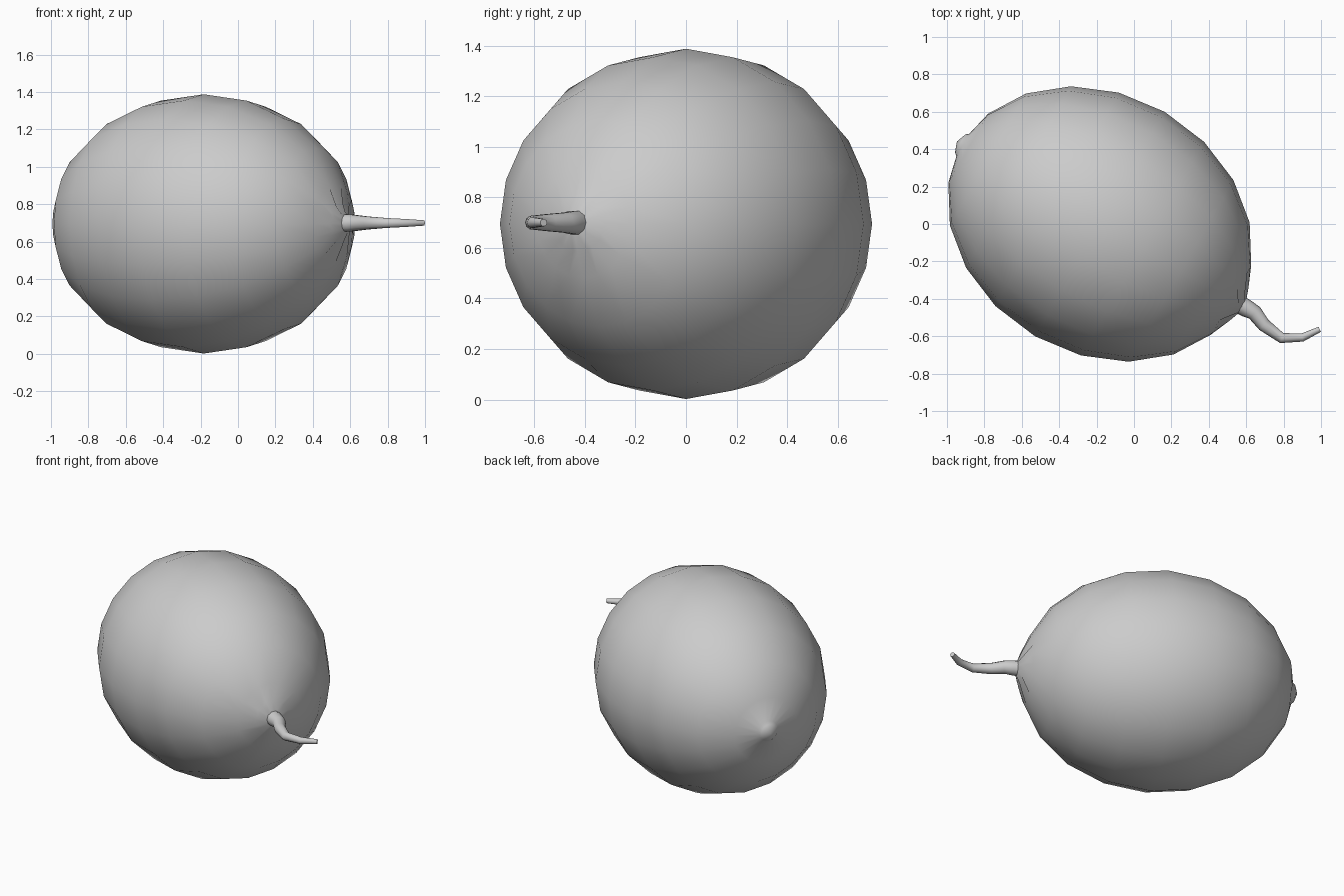
import bpy, bmesh, math
from mathutils import Vector, Matrix

cube = bpy.data.objects.get("Cube")
if cube:
    bpy.data.objects.remove(cube, do_unlink=True)

grey = bpy.data.materials.new("plain grey")
grey.use_nodes = True
color = (0.6, 0.6, 0.6, 1)
grey.diffuse_color = color
grey.node_tree.nodes["Principled BSDF"].inputs["Base Color"].default_value = color

SIDES = 20
HALF_LENGTH, RADIUS = 0.853, 0.693
CENTRE = Vector((-0.183, 0, 0.695))
TILT = Matrix.Rotation(math.radians(-30), 3, 'Z')


def ring(centre, direction, radius, sides, ripple=0):
    """Points of a circle around direction; ripple shifts every other one along it."""
    d = direction.normalized()
    side = Vector((0, 0, 1)).cross(d).normalized()
    up = d.cross(side)
    points = []
    for i in range(sides):
        a = math.tau * i / sides
        shift = ripple if i % 2 else -ripple
        points.append(centre + radius * (math.cos(a) * side + math.sin(a) * up) + d * shift)
    return points


def skin(name, rings, start_tip=None, sharp_angle=40):
    """Join rings with quads, close the start with a fan or cap and the end with a cap."""
    bm = bmesh.new()
    loops = [[bm.verts.new(p) for p in r] for r in rings]
    n = len(loops[0])
    for a, b in zip(loops, loops[1:]):
        for i in range(n):
            j = (i + 1) % n
            bm.faces.new((a[i], a[j], b[j], b[i]))
    if start_tip:
        tip = bm.verts.new(start_tip)
        for i in range(n):
            bm.faces.new((tip, loops[0][(i + 1) % n], loops[0][i]))
    else:
        bm.faces.new(loops[0][::-1])
    bm.faces.new(loops[-1])
    bmesh.ops.recalc_face_normals(bm, faces=bm.faces)
    mesh = bpy.data.meshes.new(name)
    bm.to_mesh(mesh)
    bm.free()
    obj = bpy.data.objects.new(name, mesh)
    bpy.context.collection.objects.link(obj)
    mesh.materials.append(grey)
    bpy.ops.object.select_all(action='DESELECT')
    obj.select_set(True)
    bpy.context.view_layer.objects.active = obj
    bpy.ops.object.shade_smooth_by_angle(angle=math.radians(sharp_angle))
    return obj


# Fruit body: blossom nub, ellipsoid rings, then the puckered neck
axis = TILT @ Vector((1, 0, 0))
profile = [(-0.862, 0.055, 0), (-0.845, 0.07, 0)]
for k in range(1, 10):
    a = math.pi * k / 10
    profile.append((-HALF_LENGTH * math.cos(a), RADIUS * math.sin(a), 0))
profile += [(0.846, 0.11, 0.012), (0.878, 0.05, 0)]
skin("fruit_body",
     [ring(CENTRE + axis * u, axis, r, SIDES, rip) for u, r, rip in profile],
     CENTRE - axis * 0.882)

# Curved, tapering stem
stem = [(0.555, -0.425, 0.05), (0.6, -0.45, 0.048), (0.645, -0.475, 0.042),
        (0.695, -0.54, 0.036), (0.79, -0.61, 0.028), (0.9, -0.607, 0.022),
        (0.993, -0.563, 0.015)]
path = [Vector((x, y, 0.7)) for x, y, r in stem]
rings = []
for i, (x, y, r) in enumerate(stem):
    direction = path[min(i + 1, len(path) - 1)] - path[max(i - 1, 0)]
    rings.append(ring(path[i], direction, r, 10))
skin("stem", rings, sharp_angle=50)
